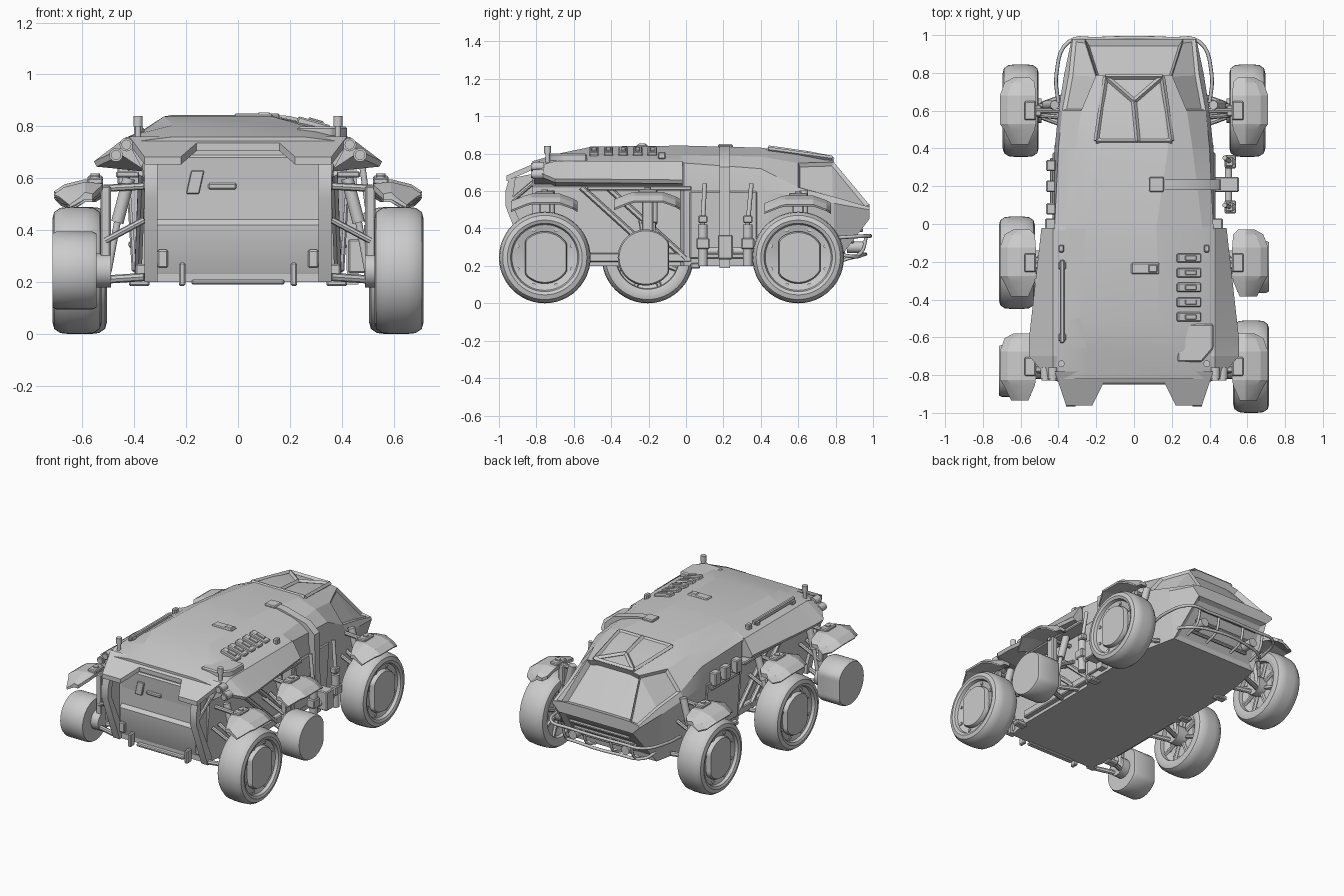
import bpy, bmesh, math
from mathutils import Vector, Matrix

if "Cube" in bpy.data.objects:
    bpy.data.objects.remove(bpy.data.objects["Cube"])


def finish(name, bm, angle=30):
    bmesh.ops.recalc_face_normals(bm, faces=bm.faces)
    for f in bm.faces:
        f.smooth = True
    for e in bm.edges:
        e.smooth = len(e.link_faces) == 2 and e.calc_face_angle(9) < math.radians(angle)
    me = bpy.data.meshes.new(name)
    bm.to_mesh(me)
    bm.free()
    ob = bpy.data.objects.new(name, me)
    bpy.context.collection.objects.link(ob)
    return ob


def bevel(bm, w):
    if w:
        bmesh.ops.bevel(bm, geom=bm.edges[:], offset=w, segments=1, profile=0.5, affect='EDGES')


def box(name, loc, size, rot=(0, 0, 0), bev=0.006):
    bm = bmesh.new()
    bmesh.ops.create_cube(bm, size=1)
    bmesh.ops.scale(bm, vec=size, verts=bm.verts)
    bevel(bm, bev)
    for ax, a in zip('XYZ', rot):
        bmesh.ops.rotate(bm, cent=(0, 0, 0), matrix=Matrix.Rotation(a, 3, ax), verts=bm.verts)
    bmesh.ops.translate(bm, vec=loc, verts=bm.verts)
    return finish(name, bm)


def rod(name, a, b, r, n=14):
    a, b = Vector(a), Vector(b)
    d = b - a
    m = Matrix.Translation((a + b) / 2) @ d.to_track_quat('Z', 'Y').to_matrix().to_4x4()
    bm = bmesh.new()
    bmesh.ops.create_cone(bm, cap_ends=True, segments=n, radius1=r, radius2=r, depth=d.length, matrix=m)
    return finish(name, bm)


def tube(name, pts, r):
    cu = bpy.data.curves.new(name, 'CURVE')
    cu.dimensions, cu.bevel_depth, cu.bevel_resolution, cu.resolution_u = '3D', r, 2, 5
    cu.use_fill_caps = True
    sp = cu.splines.new('BEZIER')
    sp.bezier_points.add(len(pts) - 1)
    for p, co in zip(sp.bezier_points, pts):
        p.co = co
        p.handle_left_type = p.handle_right_type = 'AUTO'
    bpy.context.collection.objects.link(bpy.data.objects.new(name, cu))


def loft_bm(rings):
    bm = bmesh.new()
    vs = [[bm.verts.new(p) for p in r] for r in rings]
    n = len(rings[0])
    grid = [[bm.faces.new((a[k], a[(k + 1) % n], b[(k + 1) % n], b[k])) for k in range(n)]
            for a, b in zip(vs, vs[1:])]
    bm.faces.new(vs[0][::-1])
    bm.faces.new(vs[-1])
    bmesh.ops.recalc_face_normals(bm, faces=bm.faces)
    return bm, grid


def loft(name, rings, bev=0, angle=30):
    bm, _ = loft_bm(rings)
    bevel(bm, bev)
    return finish(name, bm, angle)


def prism(name, pts, axis, lo, hi, bev=0.0):
    put = {'x': lambda p, t: (t, p[0], p[1]), 'y': lambda p, t: (p[0], t, p[1]),
           'z': lambda p, t: (p[0], p[1], t)}[axis]
    return loft(name, [[put(p, t) for p in pts] for t in (lo, hi)], bev)


def lathe(name, prof, c, s, n=48):
    bm = bmesh.new()
    ang = [2 * math.pi * i / n for i in range(n)]
    vs = [[bm.verts.new((c[0] + s * x, c[1] + r * math.cos(a), c[2] + r * math.sin(a))) for x, r in prof] for a in ang]
    for i in range(n):
        a, b = vs[i], vs[(i + 1) % n]
        for k in range(len(prof)):
            q = (k + 1) % len(prof)
            bm.faces.new((a[k], a[q], b[q], b[k]))
    return finish(name, bm, 35)


# Hull: half sections from floor edge to roof ridge; the flat roof is wider on the left
hull = [
    (-0.82, [(.33, .20), (.36, .62), (.42, .73), (.37, .745), (.25, .76)]),
    (-0.66, [(.36, .20), (.36, .62), (.43, .757), (.37, .775), (.25, .805)]),
    (-0.50, [(.36, .20), (.36, .62), (.43, .757), (.36, .787), (.22, .838)]),
    (-0.03, [(.36, .20), (.36, .62), (.43, .757), (.36, .79), (.20, .843)]),
    (-0.01, [(.39, .20), (.42, .62), (.42, .75), (.36, .79), (.20, .843)]),
    (0.40, [(.39, .20), (.42, .60), (.40, .72), (.31, .785), (.18, .832)]),
    (0.60, [(.37, .20), (.40, .57), (.38, .62), (.28, .75), (.16, .805)]),
    (0.79, [(.33, .20), (.37, .535), (.345, .57), (.20, .755), (.12, .77)]),
    (0.98, [(.28, .45), (.33, .50), (.325, .515), (.26, .527), (.12, .53)])]


def section(y, h):
    r, l = (.6, 1.3) if -.6 < y < .3 else (1, 1)
    return ([(x, y, z) for x, z in h[:4]] + [(h[4][0] * r, y, h[4][1]), (-h[4][0] * l, y, h[4][1])]
            + [(-x, y, z) for x, z in h[3::-1]])


bm, g = loft_bm([section(y, h) for y, h in hull])
for region, t, d in ((g[7][3:6], .018, .035), ([g[6][2], g[7][2]], .015, .016),
                     ([g[6][6], g[7][6]], .015, .016), ([g[7][9]], .03, .016)):
    bmesh.ops.inset_region(bm, faces=region, thickness=t, depth=-d, use_even_offset=True)
finish('hull', bm, 12)

# Raised roof window frame with a Y-shaped divider
N = [(-.15, .78, .775), (.15, .78, .775), (.20, .44, .822), (-.20, .44, .822), (0, .65, .80), (.02, .44, .83)]
for a, b in ((0, 1), (1, 2), (2, 3), (3, 0), (0, 4), (1, 4), (4, 5)):
    rod('roof_window_frame', N[a], N[b], .014, 4)
for z in (.27, .33, .39):
    box('grille_slat', (0, .79 + (z - .2) * .8 - .005, z), (.46, .02, .02))

# Rear hood with two fins, recessed tailgate
half = [(.42, -.78), (.36, -.96), (.22, -.96), (.16, -.84)]
out = half + [(-x, y) for x, y in half[::-1]]
zh = lambda y: .762 + (y + .78) * .44
loft('rear_hood', [[(x, y, zh(y) - d) for x, y in out] for d in (0, .03)])
prism('tailgate', [(-.79, .72), (-.83, .68), (-.812, .45), (-.84, .42), (-.825, .24), (-.80, .20)], 'x', -.31, .31)
prism('tailgate_window', [(-.18, .63), (-.13, .63), (-.15, .54), (-.2, .54)], 'y', -.835, -.815, .003)
box('tailgate_handle', (-.06, -.823, .57), (.11, .02, .025))
box('tailgate_step', (0, -.83, .20), (.36, .04, .02))

for s in (-1, 1):
    m = lambda p: (s * p[0], p[1], p[2])
    # Rear pillar frame and its inner wall
    prism('rear_pillar', [(-.94, .69), (-.965, .60), (-.965, .52), (-.84, .20), (-.80, .20), (-.80, .25),
                          (-.93, .53), (-.91, .68)], 'x', s * .31, s * .36)
    prism('rear_pillar_wall', [(-.93, .67), (-.94, .53), (-.82, .22), (-.78, .22), (-.78, .70)], 'x', s * .325, s * .34)
    rod('rear_brace', m((.35, -.93, .55)), m((.36, -.80, .66)), .012, 8)
    box('tailgate_hinge', m((.215, -.85, .23)), (.025, .05, .09))
    box('tailgate_latch', m((.29, -.835, .29)), (.04, .03, .07))
    # Shoulder armour overhanging the rear wheels
    st = [(-.81, .46, .69), (-.70, .555, .645), (-.60, .555, .645), (-.02, .49, .64)]
    loft('shoulder_armour', [[m(p) for p in ((.38, y, .755 - .03 * (y < -.8)), (.43, y, .76 - .03 * (y < -.8)),
         (x, y, z + .02), (x - .01, y, z), (.35, y, .625))] for y, x, z in st], 0, 10)
    box('shoulder_trim', m((.42, -.25, .615)), (.10, .56, .025))
    for x, z in ((.43, .73), (.47, .69)):
        rod('rear_lamp', m((x, -.76, z)), m((x, -.82, z)), .026, 20)
        rod('rear_lamp_lens', m((x, -.82, z)), m((x, -.828, z)), .019, 20)
    # Roof beacons, sloping braces and sills
    rod('beacon', m((.385, -.74, .74)), m((.385, -.74, .83)), .012)
    rod('beacon_top', m((.385, -.74, .80)), m((.385, -.74, .84)), .018)
    box('roof_clip', m((.385, -.13, .79)), (.03, .04, .04))
    for y in (-.56, -.42):
        rod('side_brace', m((.37, y, .62)), m((.385, y + .42, .24)), .016, 6)
    box('side_sill', m((.375, -.3, .245)), (.04, .66, .05))
    for y in (-.68, .05, .40):
        box('jack_foot', m((.38, y, .20)), (.08, .05, .03))
    box('cabin_side_panel', m((.405, .20, .42)), (.03, .36, .36), (0, s * .06, 0))
    # Front bumper uprights and fog lamps
    rod('fog_lamp', m((.2, .86, .30)), m((.2, .945, .30)), .03, 20)
    for x in (.10, .26):
        tube('bumper_upright', [m((x, .965, .36)), m((x, .935, .27)), m((x, .84, .23))], .009)
side = [(.40, .63, .33), (.41, .80, .35), (.345, .965, .36), (.2, .98, .36)]
low = [(.33, .78, .27), (.30, .89, .25), (.15, .945, .26)]
for name, p in (('bumper_bar', side), ('bumper_lower_bar', low)):
    tube(name, p + [(-x, y, z) for x, y, z in p[::-1]], .010)

# Wheels, hubs, suspension and fenders
tyre = [(-.085, .17), (-.095, .20), (-.088, .225), (-.065, .241), (-.03, .245), (.03, .245), (.065, .241),
        (.088, .225), (.095, .20), (.088, .183), (.06, .172), (.02, .165), (-.05, .165)]


def disc(name, c, s, x0, x1, r, lo, hi, w):
    pts = []
    for i in range(48):
        a = 2 * math.pi * i / 48
        pts.append((c[1] + max(lo, min(hi, r * math.cos(a))), c[2] + r * math.sin(a)))
    pts = [p for i, p in enumerate(pts) if (Vector(p) - Vector(pts[i - 1])).length > 1e-4]
    ring = lambda x, k: [(c[0] + s * x, c[1] + (y - c[1]) * k, c[2] + (z - c[2]) * k) for y, z in pts]
    loft(name, [ring(x0, w), ring(x0 + .015, 1), ring(x1 - .015, 1), ring(x1, w)])


def corner(s, x, y, fz, full):
    c = (s * x, y, .245)
    m = lambda px, dy, z: (s * px, y + dy, z)
    if full:
        lathe('tyre', tyre, c, s)
        lathe('rim', [(-.045, .12), (-.06, .168), (.07, .178), (.06, .14), (.045, .09), (.02, .09)], c, s)
        disc('hub_cover', c, s, -.05, .088, .14, -.105, .12, .95)
        for i in range(8):
            a = math.pi * (i + .5) / 4
            cy, cz = math.cos(a), math.sin(a)
            rod('rim_bolt', (c[0] + s * .05, y + .158 * cy, .245 + .158 * cz),
                (c[0] + s * .072, y + .158 * cy, .245 + .158 * cz), .011, 8)
            rod('rim_spoke', (c[0] - s * .055, y + .05 * cy, .245 + .05 * cz),
                (c[0] - s * .055, y + .165 * cy, .245 + .165 * cz), .014, 6)
    else:
        disc('hub_drum', (c[0], y - .01, .245), s, -.075, .095, .15, -.15, .125, .95)
    rod('hub_motor', m(.49, 0, .245), m(x - .02, 0, .245), .065, 20)
    # Upright, arms, shock absorber
    box('upright', m(.51, 0, .38), (.04, .06, .38))
    for dy in (-.06, .06):
        rod('lower_arm', m(.36, dy * 1.3, .22), m(.51, dy * .4, .21), .016, 8)
        rod('upper_arm', m(.36, dy * .6, .44), m(.51, dy * .4, .36), .013, 8)
    rod('shock_body', m(.42, .03, .60), m(.465, .03, .43), .024)
    rod('shock_rod', m(.465, .03, .43), m(.50, .03, .24), .013)
    rod('axle_link', m(.36, 0, .57), m(.54, 0, .56), .014, 8)
    # Fender
    rings = []
    for dy, dz, xi, ox in ((-.18, -.04, .56, .65), (-.10, -.008, .525, .69), (-.07, 0, .52, .71),
                           (.08, 0, .52, .71), (.15, -.025, .525, .685), (.175, -.04, .55, .64)):
        z = fz + dz
        rings.append([m(*p) for p in ((xi, dy, z), (.59, dy, z + .006), (ox - .04, dy, z - .014),
                                      (ox, dy, z - .042), (ox - .005, dy, z - .052), (.59, dy, z - .022),
                                      (xi, dy, z - .022))])
    loft('fender', rings, 0, 12)
    box('fender_mount', m(.55, 0, fz + .008), (.06, .10, .025))
    rod('fender_bolt', m(.55, 0, fz), m(.55, 0, fz + .028), .018)


for s, x, y, fz, full in ((1, .60, .60, .57, 1), (-1, .60, .60, .57, 1), (1, .62, -.205, .59, 0),
                          (-1, .62, -.205, .59, 1), (1, .62, -.755, .58, 1), (-1, .62, -.755, .58, 0)):
    corner(s, x, y, fz, full)

# Crane rail over the roof and down the right side, with two folded arms
prism('crane_rail', [(.08, .848), (.20, .84), (.39, .79), (.455, .73), (.465, .19), (.42, .19), (.41, .70),
                     (.37, .76), (.25, .79), (.08, .82)], 'y', .18, .235)
box('crane_base', (.49, .21, .30), (.13, .08, .13))
box('crane_head', (.12, .21, .838), (.08, .08, .025))
rod('crane_axle', (.50, .08, .28), (.50, .34, .28), .02)
for y, t in ((.09, .01), (.33, .02)):
    rod('arm_lower', (.51, y, .20), (.51, y, .42), .026)
    rod('arm_upper', (.51, y, .42), (.48, y + t, .64), .012)
    box('arm_joint', (.51, y, .32), (.06, .07, .06))
    box('arm_elbow', (.505, y, .45), (.045, .05, .04))

# Roof equipment
for i in range(5):
    box('roof_vent', (.29, -.18 - i * .078, .805), (.13, .05, .035), (0, .28, 0))
    box('roof_vent_slot', (.30, -.18 - i * .078, .82), (.06, .025, .015), (0, .28, 0), .002)
prism('roof_hatch', [(.23, -.73), (.36, -.73), (.42, -.66), (.42, -.53), (.26, -.53), (.23, -.57)], 'z', .75, .80, .008)
box('roof_rail', (-.38, -.41, .79), (.025, .44, .03))
for y in (-.22, -.60):
    box('roof_rail_foot', (-.38, y, .775), (.04, .04, .04))
box('roof_camera_mount', (.06, -.235, .838), (.15, .06, .022))
box('roof_camera', (.10, -.235, .844), (.05, .045, .02))
for y in (.08, .20, .31):
    box('left_side_box', (-.44, y, .62), (.05, .06, .09))
box('left_side_strap', (-.43, .20, .56), (.03, .30, .03))
